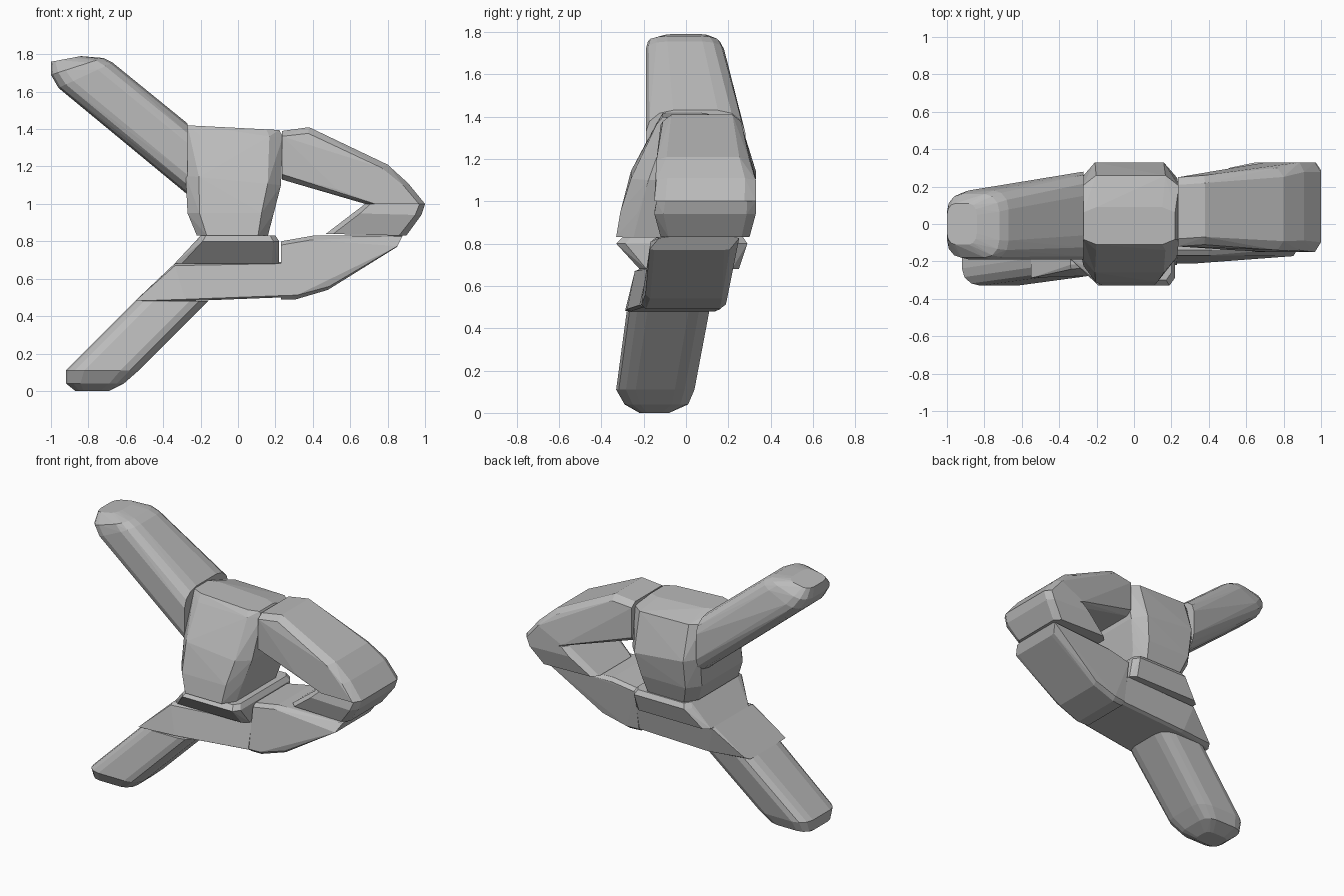
import bpy, bmesh, math
from mathutils import Vector

cube = bpy.data.objects.get("Cube")
if cube:
    bpy.data.objects.remove(cube, do_unlink=True)

grey = bpy.data.materials.new("plain grey")
grey.use_nodes = True
grey.diffuse_color = (0.5, 0.5, 0.5, 1)
grey.node_tree.nodes["Principled BSDF"].inputs["Base Color"].default_value = grey.diffuse_color


def section(a, b, front, back, chamfer, steps, lean):
    """Rounded rectangle from edge a to edge b (x, z), front to back (y), b leaning back."""
    a, b = Vector((a[0], 0, a[1])), Vector((b[0], 0, b[1]))
    points = []
    for su in (-1, 1):
        for sv in (-1, 1):
            for i in range(steps + 1):
                t = math.pi / 2 * i / steps
                u = su * (1 - chamfer + chamfer * math.cos(t))
                v = sv * (1 - chamfer + chamfer * math.sin(t))
                p = (a + b) / 2 + (b - a) / 2 * u
                p.y = (front + back) / 2 + (back - front) / 2 * v + lean * u
                points.append(p)
    return points


def part(name, sections, chamfer=0.2, steps=1, lean=0):
    """Faceted convex body through a row of sections."""
    bm = bmesh.new()
    for s in sections:
        for p in section(*s, chamfer, steps, lean):
            bm.verts.new(p)
    bmesh.ops.remove_doubles(bm, verts=bm.verts, dist=0.001)
    hull = bmesh.ops.convex_hull(bm, input=bm.verts)
    loose = {v for v in hull["geom_interior"] if isinstance(v, bmesh.types.BMVert)}
    bmesh.ops.delete(bm, geom=list(loose), context="VERTS")
    bmesh.ops.dissolve_limit(bm, angle_limit=math.radians(2), verts=bm.verts, edges=bm.edges)
    bmesh.ops.recalc_face_normals(bm, faces=bm.faces)
    mesh = bpy.data.meshes.new(name)
    bm.to_mesh(mesh)
    bm.free()
    mesh.materials.append(grey)
    bpy.context.collection.objects.link(bpy.data.objects.new(name, mesh))


# Torso, leaning back and tapering to the waist
part("torso", [
    ((-.27, 1.42), (.22, 1.395), -.11, .09),
    ((-.275, 1.37), (.24, 1.36), -.14, .26),
    ((-.28, 1.15), (.23, 1.1), -.26, .33),
    ((-.27, .95), (.19, .95), -.31, .3),
    ((-.22, .83), (.16, .83), -.33, .26),
], 0.28)

# Straight raised arm with a rounded tip
part("right_arm", [
    ((-.27, 1.05), (-.27, 1.43), -.19, .28),
    ((-.96, 1.62), (-.67, 1.755), -.19, .18),
    ((-1, 1.69), (-.72, 1.78), -.18, .16),
    ((-1, 1.76), (-.84, 1.79), -.11, .11),
], 0.55, 3)

# Bent arm
part("left_upper_arm", [
    ((.235, 1.13), (.235, 1.39), -.12, .25),
    ((.34, 1.11), (.38, 1.41), -.11, .26),
    ((.5, 1.06), (.8, 1.21), -.14, .3),
    ((.68, 1), (.91, 1.11), -.14, .33),
    ((.7, 1), (1, 1), -.15, .33),
], 0.22)
part("left_forearm", [
    ((.68, 1), (1, 1), -.14, .33),
    ((.62, .95), (.98, .94), -.15, .33),
    ((.47, .84), (.9, .83), -.12, .3),
], 0.18)

# Hips
part("hips", [
    ((-.2, .83), (.2, .83), -.3, .27),
    ((-.22, .8), (.22, .8), -.33, .29),
    ((-.34, .68), (.22, .68), -.22, .25),
], 0.14)

# Crossed upper legs
part("right_thigh", [
    ((-.55, .48), (-.53, .5), -.27, .11),
    ((-.28, .48), (-.34, .68), -.26, .18),
    ((.23, .5), (.23, .69), -.2, .19),
], 0.1, lean=.02)
part("left_thigh", [
    ((.23, .49), (.23, .8), -.19, .2),
    ((.31, .49), (.4, .83), -.19, .21),
    ((.48, .54), (.6, .83), -.17, .22),
    ((.85, .77), (.88, .83), -.15, .23),
], 0.13, lean=.025)

# Straight lower leg with a rounded foot
part("right_lower_leg", [
    ((-.55, .48), (-.16, .48), -.28, .11),
    ((-.92, .11), (-.53, .11), -.33, .04),
    ((-.92, .04), (-.61, .04), -.29, .01),
    ((-.87, 0), (-.69, 0), -.22, -.08),
], 0.5, 3)
